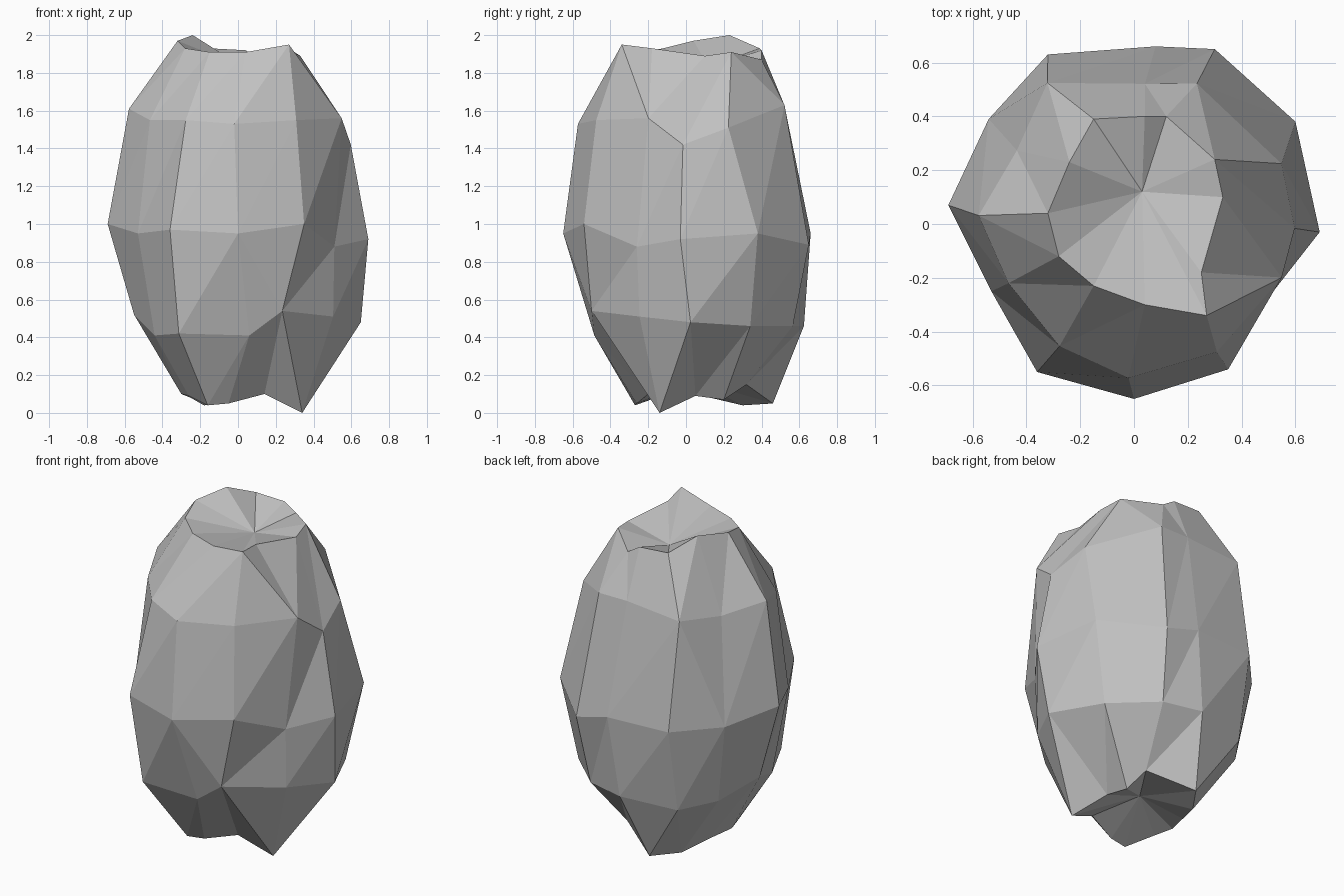
import bpy
import bmesh
from mathutils import Vector

# Remove the default cube only
default_cube = bpy.data.objects.get("Cube")
if default_cube:
    bpy.data.objects.remove(default_cube, do_unlink=True)

# One plain stone colour
stone = bpy.data.materials.new("grey_stone")
stone.use_nodes = True
stone_colour = (0.54, 0.54, 0.54, 1.0)
stone.diffuse_color = stone_colour
stone.node_tree.nodes["Principled BSDF"].inputs["Base Color"].default_value = stone_colour

# Widest horizontal cross-section, counter-clockwise from the front
outline = [(0, -.65), (.35, -.54), (.51, -.26), (.69, -.03),
           (.6, .38), (.3, .65), (.08, .66), (-.32, .63),
           (-.54, .39), (-.69, .07), (-.53, -.25), (-.36, -.55)]
corner_count = len(outline)

mesh_builder = bmesh.new()


def add_ring(points):
    """Create one ring of vertices from a sequence of positions."""
    return [mesh_builder.verts.new(point) for point in points]


def section_ring(height, scale, chips):
    """Scale the outline to a height, then shift the chipped corners."""
    points = []
    for index, (x, y) in enumerate(outline):
        shift = Vector(chips.get(index, (0, 0, 0)))
        points.append(Vector((x * scale, y * scale, height)) + shift)
    return add_ring(points)


def bridge(lower, upper, leaning_left):
    """Join two rings with triangles; listed panels split the other way."""
    for index in range(corner_count):
        following = (index + 1) % corner_count
        low_a, low_b = lower[index], lower[following]
        high_a, high_b = upper[index], upper[following]
        if index in leaning_left:
            triangles = (low_a, low_b, high_a), (low_b, high_b, high_a)
        else:
            triangles = (low_a, low_b, high_b), (low_a, high_b, high_a)
        for triangle in triangles:
            mesh_builder.faces.new(triangle)


def sunken_cap(ring, centre):
    """Close a broken end with a fan of facets around a sunken point."""
    pole = mesh_builder.verts.new(centre)
    for index in range(corner_count):
        following = (index + 1) % corner_count
        mesh_builder.faces.new((ring[index], ring[following], pole))


# Ragged lower rim
bottom_rim = add_ring([
    (-.05, -.26, .05), (.14, -.2, .1), (.34, -.14, 0), (.24, .05, .09),
    (.22, .2, .07), (.18, .32, .15), (-.07, .46, .05), (-.18, .3, .04),
    (-.25, .13, .08), (-.3, -.02, .1), (-.26, -.13, .09), (-.16, -.27, .04)])

# Body sections with chipped corners
lower_ring = section_ring(.46, .87, {
    0: (.06, .08, -.05), 1: (-.07, -.03, .08), 2: (.06, -.02, .05),
    3: (.05, .05, .02), 4: (-.02, .01, 0), 6: (-.05, .05, 0),
    7: (-.04, -.01, -.03), 8: (.01, 0, -.01), 9: (.05, 0, .06),
    10: (.02, 0, -.05), 11: (0, -.01, -.04)})
middle_ring = section_ring(.95, 1, {
    1: (0, 0, .05), 2: (0, 0, -.07), 3: (0, 0, -.03),
    5: (0, 0, -.06), 9: (0, 0, .05), 11: (0, 0, .02)})
upper_ring = section_ring(1.55, .88, {
    0: (-.02, 0, -.02), 2: (.1, .03, .01), 3: (-.01, .01, -.13),
    4: (.02, -.11, -.04), 5: (-.03, -.05, .08), 6: (-.03, -.06, .08),
    7: (-.04, -.03, .05), 8: (.04, -.07, .02), 9: (.03, -.03, .06),
    11: (.04, .03, 0)})

# Ragged upper rim
top_rim = add_ring([
    (.04, -.3, 1.91), (.27, -.34, 1.95), (.25, -.18, 1.93), (.33, .1, 1.89),
    (.3, .24, 1.91), (.12, .4, 1.87), (.04, .4, 1.92), (-.15, .39, 1.93),
    (-.24, .23, 2), (-.32, .04, 1.97), (-.28, -.12, 1.93), (-.15, -.23, 1.91)])

# Facet the sides and close both ends
bridge(bottom_rim, lower_ring, {0, 1})
bridge(lower_ring, middle_ring, {0})
bridge(middle_ring, upper_ring, {7})
bridge(upper_ring, top_rim, {1, 4, 5})
sunken_cap(top_rim, (.03, .12, 1.83))
sunken_cap(bottom_rim, (0, .05, .17))
bmesh.ops.recalc_face_normals(mesh_builder, faces=mesh_builder.faces)

# Flat-shaded boulder object
boulder_mesh = bpy.data.meshes.new("boulder")
mesh_builder.to_mesh(boulder_mesh)
mesh_builder.free()
boulder_mesh.materials.append(stone)
boulder = bpy.data.objects.new("boulder", boulder_mesh)
bpy.context.collection.objects.link(boulder)
